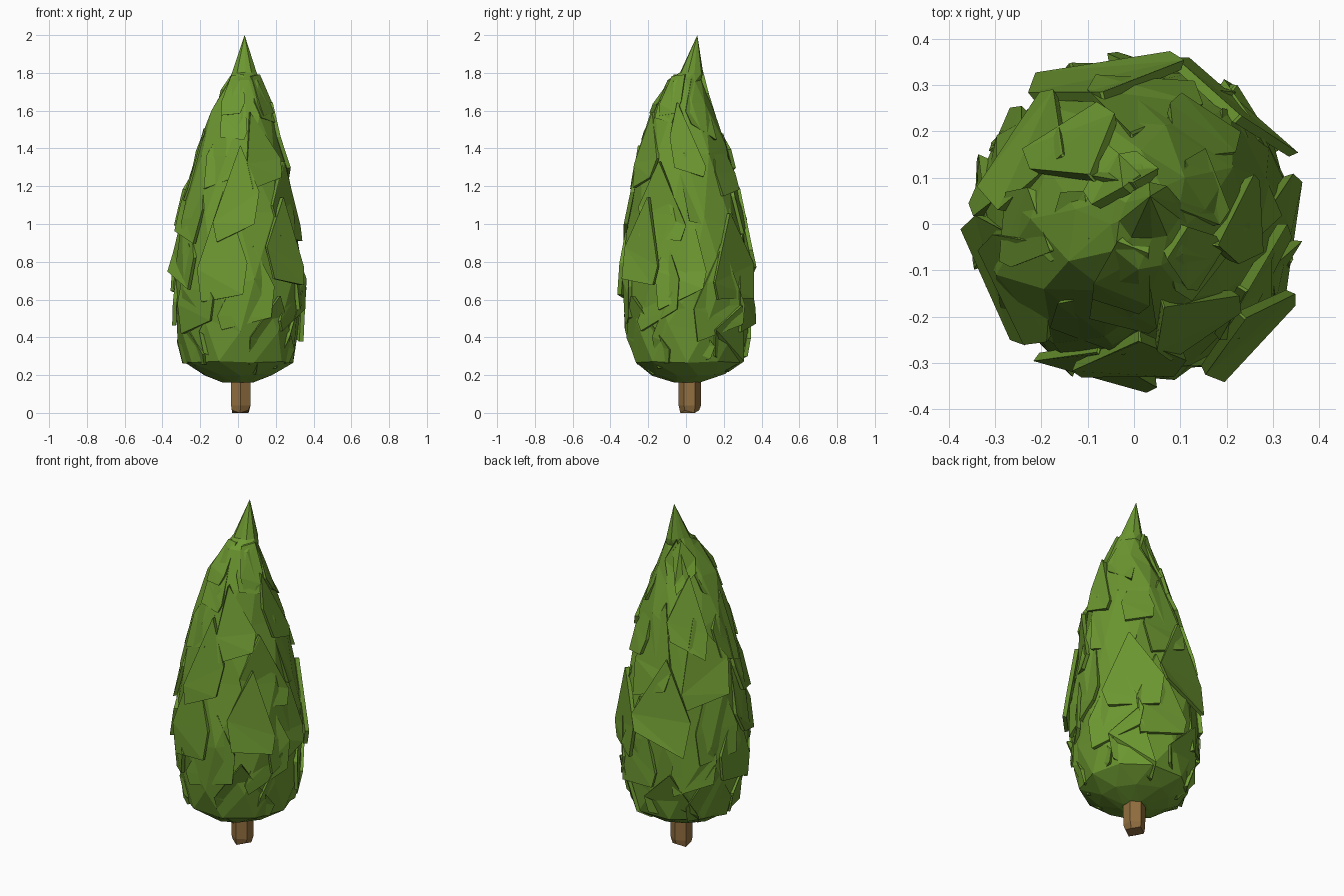
import bpy, bmesh, math, random
from mathutils import Vector

if "Cube" in bpy.data.objects:
    bpy.data.objects.remove(bpy.data.objects["Cube"])

random.seed(11)
TAU = 2 * math.pi


def material(name, rgb):
    m = bpy.data.materials.new(name)
    m.diffuse_color = (*rgb, 1)
    m.use_nodes = True
    m.node_tree.nodes["Principled BSDF"].inputs["Base Color"].default_value = m.diffuse_color
    return m


def finish(name, bm, mat):
    bmesh.ops.recalc_face_normals(bm, faces=bm.faces)
    me = bpy.data.meshes.new(name)
    bm.to_mesh(me)
    bm.free()
    ob = bpy.data.objects.new(name, me)
    bpy.context.collection.objects.link(ob)
    me.materials.append(mat)
    return ob


green = material("leaf_green", (0.15, 0.31, 0.03))
brown = material("bark_brown", (0.29, 0.16, 0.05))

# Crown profile: height, radius, axis x, axis y
PROFILE = [(0.16, 0.07, 0, 0), (0.20, 0.19, 0, 0), (0.27, 0.29, 0, 0.015),
           (0.46, 0.33, 0, 0.01), (0.70, 0.35, 0, 0), (1.02, 0.31, 0, 0),
           (1.36, 0.24, 0.01, -0.005), (1.60, 0.16, 0.015, -0.02),
           (1.76, 0.09, 0.035, -0.005), (1.80, 0.062, 0.035, 0.03), (2.0, 0.0, 0.035, 0.06)]


def surface(a, z, off=0.0):
    """Point on the crown at angle a and height z, pushed outward by off."""
    z = min(max(z, PROFILE[0][0]), 2.0)
    for p, q in zip(PROFILE, PROFILE[1:]):
        if z <= q[0]:
            t = (z - p[0]) / (q[0] - p[0])
            r, cx, cy = (p[i] + t * (q[i] - p[i]) for i in (1, 2, 3))
            break
    r += off
    return Vector((cx + r * math.cos(a), cy + r * math.sin(a), z))


# Inner crown: faceted loft with jittered rings
bm = bmesh.new()
N = 10
rings = []
for k, row in enumerate(PROFILE[:-1]):
    ring = []
    for i in range(N):
        jz = random.uniform(-0.05, 0.05) if 3 <= k <= 7 else random.uniform(-0.006, 0.006)
        a = TAU * (i + 0.5 * (k % 2)) / N + random.uniform(-0.08, 0.08)
        ring.append(bm.verts.new(surface(a, row[0] + jz, random.uniform(-0.008, 0.01))))
    rings.append(ring)
for k, (lo, hi) in enumerate(zip(rings, rings[1:])):
    for i in range(N):
        j = (i + 1) % N
        if k % 2 == 0:
            bm.faces.new((lo[i], lo[j], hi[i]))
            bm.faces.new((lo[j], hi[j], hi[i]))
        else:
            bm.faces.new((lo[i], lo[j], hi[j]))
            bm.faces.new((lo[i], hi[j], hi[i]))
tip = bm.verts.new(surface(0, 2.0))
for i in range(N):
    bm.faces.new((rings[-1][i], rings[-1][(i + 1) % N], tip))
bm.faces.new(rings[0][::-1])
finish("crown", bm, green)


def plate(bm, a, z0, h, w, lift, flare, blunt=0.0):
    """Leaf slab: wide lower edge rising to a point (or a blunt top)."""
    tilt = random.uniform(-0.3, 0.3)
    skew = random.uniform(-0.07, 0.07)
    cut = random.uniform(0.15, 0.45)
    shape = [(-0.42, 0.0), (0.42, 0.0), (0.5, cut), (tilt + blunt, 1.0),
             (tilt - blunt - 0.02, 1.0), (-0.5, 0.6 - cut)]
    outer, inner = [], []
    for u, v in shape:
        z = z0 + v * h + u * skew * 2
        r = max((surface(a, z) - surface(a + math.pi, z)).length / 2, 0.07)
        off = lift * (1 - v) + flare * v + random.uniform(-0.006, 0.006)
        outer.append(bm.verts.new(surface(a + u * w / r, z, off)))
        inner.append(bm.verts.new(surface(a + u * w / r, z, off - 0.022)))
    for i, j, k in ((0, 1, 5), (1, 2, 5), (2, 3, 5), (3, 4, 5)):
        bm.faces.new((outer[i], outer[j], outer[k]))
        bm.faces.new((inner[j], inner[i], inner[k]))
    for i in range(6):
        j = (i + 1) % 6
        bm.faces.new((outer[j], outer[i], inner[i], inner[j]))


# Leaf plates in overlapping tiers: base height, length, width, count, lift
bm = bmesh.new()
TIERS = [(0.26, 0.36, 0.28, 7, 0.014), (0.46, 0.46, 0.27, 7, 0.026),
         (0.66, 0.54, 0.27, 7, 0.032), (0.92, 0.52, 0.25, 6, 0.024),
         (1.22, 0.42, 0.20, 6, 0.020), (1.48, 0.26, 0.15, 5, 0.012)]
for k, (z, h, w, n, lift) in enumerate(TIERS):
    for i in range(n):
        plate(bm, TAU * (i + 0.5 * (k % 2)) / n + random.uniform(-0.15, 0.15),
              z + random.uniform(-0.07, 0.07) * (k > 0), h * random.uniform(0.75, 1.1),
              w * random.uniform(0.85, 1.2), lift * random.uniform(0.6, 1.4),
              random.choice((-0.01, 0.008, 0.025)))
# Shoulder plates that step out below the tip
for a in (-0.5, -1.9, 2.2):
    plate(bm, a, 1.58, 0.21, 0.12, 0.012, 0.022, 0.25)
finish("leaf_plates", bm, green)

# Trunk: crooked six-sided post
bm = bmesh.new()
rows = []
for z, r, cx, cy in ((0.0, 0.05, 0.012, 0.02), (0.04, 0.059, 0.015, 0.02), (0.32, 0.06, 0.015, 0.02)):
    rows.append([bm.verts.new((cx + r * math.cos(TAU * i / 6 + 0.5), cy + r * math.sin(TAU * i / 6 + 0.5),
                               z + (0.014 * (i % 2) if z < 0.03 else 0))) for i in range(6)])
for lo, hi in zip(rows, rows[1:]):
    for i in range(6):
        j = (i + 1) % 6
        bm.faces.new((lo[i], lo[j], hi[j], hi[i]))
bm.faces.new(rows[0][::-1])
bm.faces.new(rows[-1])
finish("trunk", bm, brown)
